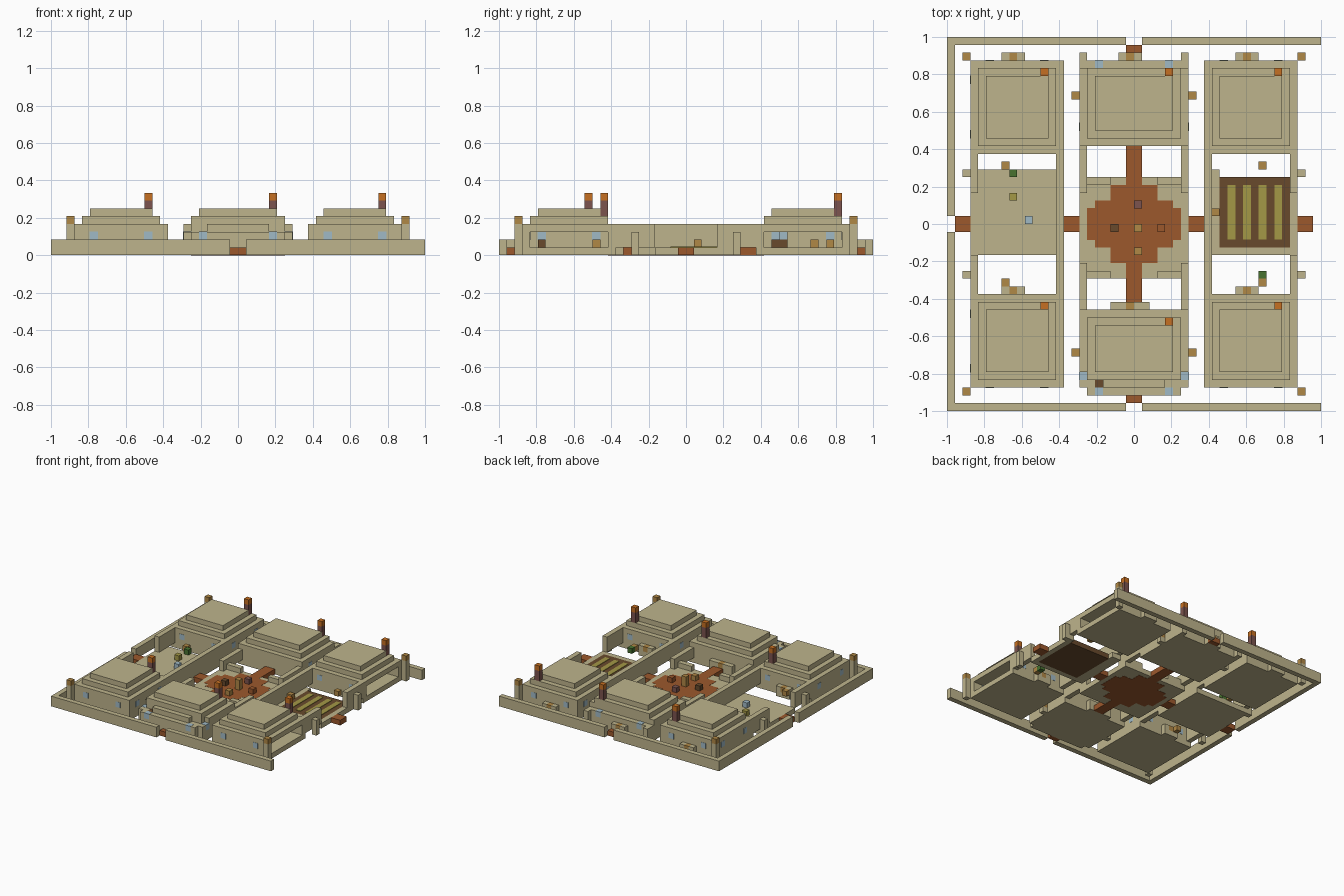
import bpy
import bmesh
from mathutils import Matrix, Vector

cube = bpy.data.objects.get("Cube")
if cube:
    bpy.data.objects.remove(cube, do_unlink=True)

U = 1 / 24          # one building block
N = 48              # blocks along each side


def linear(c):
    c /= 255
    return c / 12.92 if c <= 0.04045 else ((c + 0.055) / 1.055) ** 2.4


def material(name, r, g, b):
    m = bpy.data.materials.new(name)
    m.use_nodes = True
    col = (linear(r), linear(g), linear(b), 1)
    m.diffuse_color = col
    m.node_tree.nodes["Principled BSDF"].inputs["Base Color"].default_value = col
    return m


SAND = material("sandstone", 190, 180, 140)
CLAY = material("red_clay", 156, 88, 44)
TAN = material("tan_wood", 176, 136, 70)
BROWN = material("dark_wood", 104, 74, 44)
CROP = material("ripe_crop", 164, 152, 70)
GLASS = material("pale_glass", 160, 186, 198)
LEAF = material("leaf_green", 72, 114, 48)
FLAME = material("orange_flame", 198, 112, 34)
BRICK = material("dull_brick", 124, 84, 78)


def part(name, mat, boxes, grow=0.0):
    """One object made of boxes given as x0, x1, y0, y1, z0, z1 in blocks."""
    bm = bmesh.new()
    for x0, x1, y0, y1, z0, z1 in boxes:
        mid = Vector(((x0 + x1) / 2 - N / 2, (y0 + y1) / 2 - N / 2, (z0 + z1) / 2)) * U
        size = [(b - a) * U + grow for a, b in ((x0, x1), (y0, y1), (z0, z1))]
        bmesh.ops.create_cube(bm, size=1, matrix=Matrix.Translation(mid) @ Matrix.Diagonal((*size, 1)))
    me = bpy.data.meshes.new(name)
    bm.to_mesh(me)
    bm.free()
    me.materials.append(mat)
    ob = bpy.data.objects.new(name, me)
    bpy.context.collection.objects.link(ob)
    return ob


def block(x, y, z0, z1):
    return (x, x + 1, y, y + 1, z0, z1)


def chimney(name, x, y):
    part(name + "_chimney", BRICK, [block(x, y, 5, 7)])
    part(name + "_chimney_fire", FLAME, [block(x, y, 7, 8)])


def porch(name, x0, x1, xc, y):
    part(name + "_porch", SAND, [(x0, xc, y, y + 1, 0, 2), (xc + 1, x1, y, y + 1, 0, 2),
                                 block(xc, y, 0, 1)])
    part(name + "_porch_door", TAN, [block(xc, y, 1, 2)])


# Perimeter wall, open on the east
part("outer_wall", SAND,
     [(a, b, y, y + 1, 0, 2) for y in (0, N - 1) for a, b in ((0, 23), (25, N))]
     + [(0, 1, 1, 23, 0, 2), (0, 1, 25, N - 1, 0, 2)])

# Gate paths
part("gate_paths", CLAY,
     [(23, 25, 1, 2, 0, 1), (23, 25, 46, 47, 0, 1)]
     + [(a, a + 2, 23, 25, 0, 1) for a in (1, 15, 31, 45)])

# Four corner houses with stepped roofs
for side, x in (("west", 3), ("east", 33)):
    for end, y in (("front", 3), ("back", 33)):
        name = f"{end}_{side}_house"
        X, Y = x + 12, y + 12
        shell = [(x, X, y, Y, 0, 1), (x, X, y, Y, 3, 4),
                 (x, X, y, y + 1, 1, 3), (x, X, Y - 1, Y, 1, 3),
                 (x, x + 1, y + 1, Y - 1, 1, 3)]
        if side == "west":
            shell.append((X - 1, X, y + 1, Y - 1, 1, 3))
        part(name + "_walls", SAND, shell)
        part(name + "_roof", SAND, [(x + 1, X - 1, y + 1, Y - 1, 4, 5),
                                    (x + 2, X - 2, y + 2, Y - 2, 5, 6)])
        panes = [block(x + d, w, 2, 3) for d in (2, 9) for w in (y, Y - 1)]
        walls = (x,) if side == "east" else (x, X - 1)
        panes += [block(w, y + d, 2, 3) for d in (2, 9) for w in walls]
        part(name + "_windows", GLASS, panes, 0.003)
        chimney(name, x + 9, y + 10)
        porch(name, x + 4, x + 7, x + 5, Y)

# Furniture in the open east rooms
part("room_tables", BROWN, [block(36, 5, 1, 2), (36, 37, 35, 37, 1, 2)])
part("room_basin", GLASS, [block(36, 36, 2, 3)])
part("room_stools", TAN, [block(36, 12, 1, 2), block(36, 40, 1, 2), block(36, 42, 1, 2)])

# Courtyard walls between the corner houses
part("courtyard_inner_walls", SAND, [(x, x + 1, 15, 33, 1, 4) for x in (14, 33)])
part("courtyard_outer_walls", SAND,
     [(x, x + 1, a, b, 1, 4) for x in (3, 44) for a, b in ((15, 20), (28, 33))])
part("courtyard_buttresses", SAND,
     [block(x, y, 0, 3) for x in (2, 45) for y in (17, 30)])

# Courtyard floors and the crop field
part("west_courtyard_floor", SAND, [(3, 15, 20, 31, 0, 1)])
part("east_courtyard_floor", SAND, [(33, 35, 20, 31, 0, 1), (44, 45, 20, 31, 0, 1),
                                    (35, 44, 20, 21, 0, 1)])
part("field_soil", BROWN, [(35, 44, 21, 30, 0, 1)])
part("field_crops", CROP, [(x, x + 1, 22, 29, 0.9, 1.1) for x in range(36, 43, 2)])

# Central plaza with a stepped round paving
part("plaza_floor", SAND, [(17, 31, 17, 30, 0, 1)])
part("plaza_paving", CLAY,
     [(23, 25, 14, 34, 0, 1), (21, 27, 19, 29, 0, 1),
      (19, 29, 21, 27, 0, 1), (18, 30, 22, 26, 0, 1)], 0.003)
part("plaza_walls", SAND,
     [(x, x + 1, a, b, 1, 3) for x in (17, 30) for a, b in ((13, 19), (28, 34))]
     + [(a, b, y, y + 1, 1, 2) for a, b in ((18, 21), (27, 30)) for y in (17, 29)])

# Back hall
part("back_hall_walls", SAND, [(17, 31, 34, 45, 0, 3), block(17, 45, 0, 3), block(30, 45, 0, 3)])
part("back_hall_roof", SAND, [(17, 31, 34, 44, 3, 4), (18, 30, 35, 44, 4, 5),
                              (19, 29, 36, 43, 5, 6)])
part("back_hall_windows", GLASS,
     [block(x, 44, 2, 3) for x in (19, 28)] + [block(x, 36, 2, 3) for x in (17, 30)], 0.003)
chimney("back_hall", 28, 43)
porch("back_hall", 22, 25, 23, 45)

# Front hall
part("front_hall_walls", SAND, [(17, 31, 3, 13, 0, 3), (18, 30, 2, 3, 0, 3)])
part("front_hall_roof", SAND, [(17, 31, 5, 13, 3, 4), (18, 30, 4, 12, 3, 5),
                               (20, 28, 3, 4, 3, 4), (19, 29, 5, 11, 5, 6)])
part("front_hall_windows", GLASS,
     [block(x, 2, 2, 3) for x in (19, 28)] + [block(x, 4, 2, 3) for x in (17, 30)], 0.003)
part("front_hall_table", BROWN, [block(19, 3, 2, 3)], 0.003)
chimney("front_hall", 28, 11)
porch("front_hall", 21, 26, 23, 13)

# Side doors of the halls
spots = [(x, y) for x in (16, 31) for y in (7, 40)]
part("hall_door_steps", SAND, [block(x, y, 0, 1) for x, y in spots])
part("hall_side_doors", TAN, [block(x, y, 1, 2) for x, y in spots])

# Corner lamp posts
spots = [(x, y) for x in (2, 45) for y in (2, 45)]
part("lamp_posts", SAND, [block(x, y, 0, 4) for x, y in spots])
part("lamp_heads", TAN, [block(x, y, 4, 5) for x, y in spots])

# Small objects around the yards
part("yard_crates", TAN, [block(x, y, 1, 2) for x, y in ((7, 31), (7, 16), (40, 31), (40, 16), (34, 25))])
part("yard_shrubs", LEAF, [block(8, 30, 1, 2), block(40, 17, 1, 2)])
part("yard_trough", GLASS, [block(10, 24, 1, 2)])
part("hay_bales", CROP, [block(8, 27, 1, 2)])
part("plaza_stalls", TAN, [block(24, 23, 1, 3), block(24, 20, 1, 2)])
part("plaza_barrel", BROWN, [block(21, 23, 1, 2)])
part("plaza_pot", CLAY, [block(27, 23, 1, 2)])
part("plaza_well", BRICK, [block(24, 26, 1, 2)])
